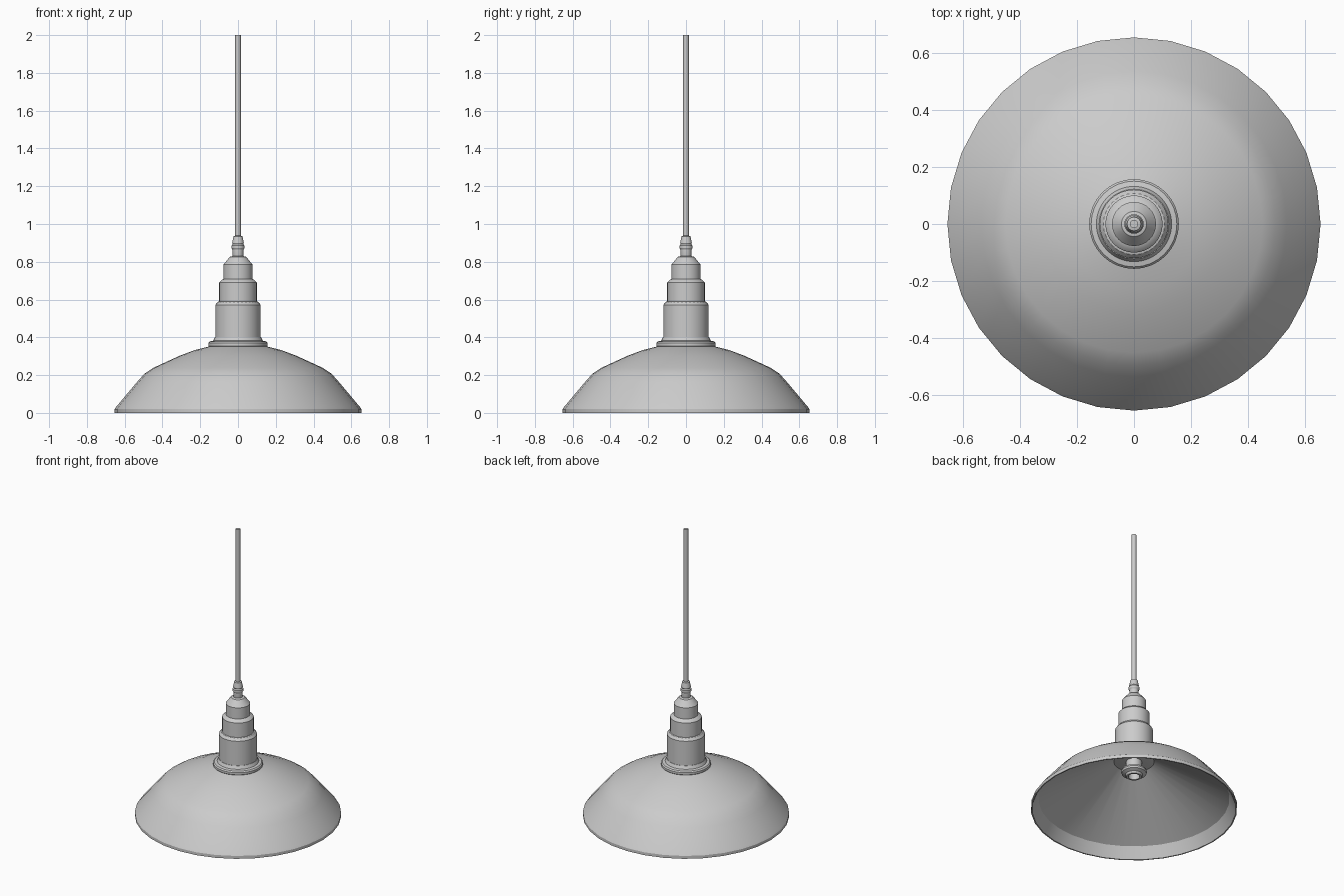
import bpy, bmesh, math

if "Cube" in bpy.data.objects:
    bpy.data.objects.remove(bpy.data.objects["Cube"])


def lathe(name, profile, sides=32, closed=False, angle=30):
    """Revolve (radius, z) points about z; open ends are capped unless closed."""
    bm = bmesh.new()
    rings = []
    for r, z in profile:
        rings.append([bm.verts.new((r * math.cos(2 * math.pi * i / sides),
                                    r * math.sin(2 * math.pi * i / sides), z))
                      for i in range(sides)])
    pairs = list(zip(rings, rings[1:]))
    if closed:
        pairs.append((rings[-1], rings[0]))
    for a, b in pairs:
        for i in range(sides):
            j = (i + 1) % sides
            bm.faces.new((a[i], a[j], b[j], b[i]))
    if not closed:
        bm.faces.new(rings[0])
        bm.faces.new(rings[-1])
    bmesh.ops.recalc_face_normals(bm, faces=bm.faces)
    mesh = bpy.data.meshes.new(name)
    bm.to_mesh(mesh)
    bm.free()
    ob = bpy.data.objects.new(name, mesh)
    bpy.context.collection.objects.link(ob)
    bpy.ops.object.select_all(action='DESELECT')
    ob.select_set(True)
    bpy.context.view_layer.objects.active = ob
    bpy.ops.object.shade_smooth_by_angle(angle=math.radians(angle))
    return ob


# Shade: domed outside, rim, conical inside
lathe("shade", [
    (0.125, 0.36), (0.16, 0.35), (0.23, 0.332), (0.31, 0.302), (0.45, 0.238),
    (0.495, 0.208), (0.535, 0.163), (0.645, 0.032), (0.653, 0.02), (0.653, 0.0),
    (0.645, 0.0), (0.605, 0.075), (0.125, 0.345)], closed=True)

# Collar where the lamp body meets the shade
lathe("collar", [
    (0.125, 0.343), (0.153, 0.35), (0.157, 0.355), (0.157, 0.37),
    (0.15, 0.378), (0.132, 0.382), (0.122, 0.402), (0.11, 0.402)])

# Stepped lamp body
lathe("stepped_body", [
    (0.12, 0.385), (0.12, 0.572), (0.107, 0.588), (0.1, 0.59),
    (0.1, 0.69), (0.087, 0.704), (0.077, 0.708),
    (0.077, 0.785), (0.044, 0.826), (0.02, 0.832)])

# Cord grip
lathe("cord_grip", [
    (0.026, 0.822), (0.029, 0.835), (0.029, 0.864), (0.034, 0.872),
    (0.034, 0.886), (0.028, 0.893), (0.031, 0.9), (0.024, 0.935), (0.015, 0.938)])

# Hanging cord
lathe("cord", [(0.015, 0.9), (0.015, 2.0)], sides=16)

# Bulb socket inside the shade, with a recessed opening
lathe("bulb_socket", [
    (0.05, 0.36), (0.05, 0.29), (0.078, 0.282), (0.082, 0.27), (0.078, 0.258),
    (0.055, 0.248), (0.048, 0.235), (0.036, 0.235), (0.034, 0.28)])
